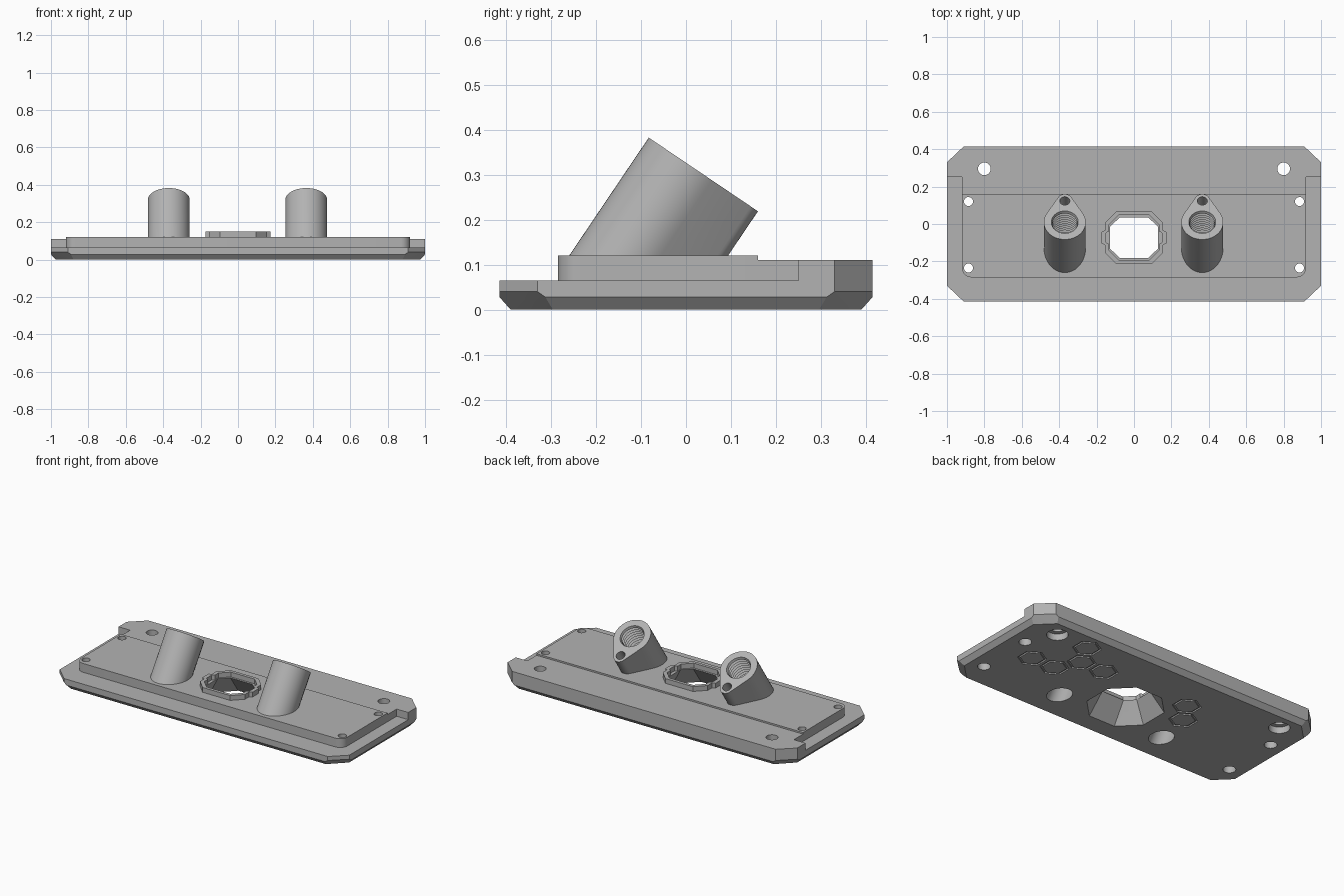
import bpy, bmesh, math
from mathutils import Matrix, Vector

if "Cube" in bpy.data.objects:
    bpy.data.objects.remove(bpy.data.objects["Cube"], do_unlink=True)

grey = bpy.data.materials.new("plain grey")
grey.use_nodes = True
colour = (0.45, 0.45, 0.45, 1)
grey.diffuse_color = colour
grey.node_tree.nodes["Principled BSDF"].inputs["Base Color"].default_value = colour


def finish(name, bm, matrix=Matrix()):
    bmesh.ops.recalc_face_normals(bm, faces=bm.faces)
    mesh = bpy.data.meshes.new(name)
    bm.to_mesh(mesh)
    bm.free()
    mesh.transform(matrix)
    mesh.materials.append(grey)
    ob = bpy.data.objects.new(name, mesh)
    bpy.context.collection.objects.link(ob)
    return ob


def hull(name, points):
    bm = bmesh.new()
    for p in points:
        bm.verts.new(p)
    bmesh.ops.convex_hull(bm, input=bm.verts)
    return finish(name, bm)


def loft(name, loops, closed=False, matrix=Matrix()):
    """Skin a row of equal loops; cap both ends unless the row is closed."""
    bm = bmesh.new()
    rings = [[bm.verts.new(p) for p in loop] for loop in loops]
    n = len(rings[0])
    pairs = list(zip(rings, rings[1:]))
    if closed:
        pairs.append((rings[-1], rings[0]))
    else:
        bm.faces.new(rings[0])
        bm.faces.new(rings[-1])
    for a, b in pairs:
        for i in range(n):
            j = (i + 1) % n
            bm.faces.new((a[i], a[j], b[j], b[i]))
    return finish(name, bm, matrix)


def prism(name, outline, z0, z1):
    return loft(name, [[(x, y, z) for x, y in outline] for z in (z0, z1)])


def lathe(name, profile, sides=32, closed=False, matrix=Matrix()):
    def ring(r, z):
        angles = [math.tau * (i + 0.5) / sides for i in range(sides)]
        return [(r * math.cos(a), r * math.sin(a), z) for a in angles]
    return loft(name, [ring(r, z) for r, z in profile], closed, matrix)


def chamfered(hx, hy, cx, cy, z, oy=0):
    """Rectangle with cut corners."""
    return [(sx * x, sy * y + oy, z) for sx in (1, -1) for sy in (1, -1)
            for x, y in ((hx, hy - cy), (hx - cx, hy))]


def arc(cx, cy, r, a0, a1, n):
    return [(cx + r * math.cos(math.radians(a0 + (a1 - a0) * i / n)),
             cy + r * math.sin(math.radians(a0 + (a1 - a0) * i / n)))
            for i in range(n + 1)]


def cut(ob, cutters):
    for c in cutters:
        mod = ob.modifiers.new("cut", 'BOOLEAN')
        mod.operation = 'DIFFERENCE'
        mod.solver = 'EXACT'
        mod.object = c
    deps = bpy.context.evaluated_depsgraph_get()
    mesh = bpy.data.meshes.new_from_object(ob.evaluated_get(deps))
    ob.modifiers.clear()
    ob.data = mesh


# Base plate with bevelled underside
base = hull("base_plate",
            chamfered(0.975, 0.39, 0.095, 0.094, 0)
            + chamfered(1, 0.415, 0.107, 0.102, 0.028)
            + chamfered(1, 0.415, 0.09, 0.085, 0.04)
            + chamfered(1, 0.415, 0.09, 0.085, 0.065))

# Rear ledge, wider at the back
half = [(0.92, 0.16), (0.92, 0.25), (1, 0.25), (1, 0.33), (0.91, 0.415)]
ledge = prism("rear_ledge", half + [(-x, y) for x, y in reversed(half)], 0.065, 0.11)

# Raised pad with rounded front corners
pad = prism("raised_pad", [(0.92, 0.16), (-0.92, 0.16)]
            + arc(-0.87, -0.235, 0.05, 180, 270, 8)
            + arc(0.87, -0.235, 0.05, 270, 360, 8), 0.065, 0.12)

# Collar around the centre opening, with a key on each side
key_half = [(0.155, -0.04), (0.173, -0.03), (0.173, 0.03), (0.155, 0.04),
            (0.155, 0.08), (0.095, 0.14), (-0.095, 0.14), (-0.155, 0.08)]
collar_line = key_half + [(-x, -y) for x, y in key_half]
collar_y = -0.073


def collar_loop(scale, z):
    return [(x * scale, y * scale + collar_y, z) for x, y in collar_line]


loft("collar", [collar_loop(1, 0.115), collar_loop(1, 0.15),
                collar_loop(0.86, 0.15), collar_loop(0.86, 0.115)], closed=True)

# Funnel opening
opening = hull("opening_cutter",
               chamfered(0.205, 0.205, 0.115, 0.115, -0.002, collar_y)
               + chamfered(0.123, 0.1, 0.048, 0.045, 0.115, collar_y)
               + chamfered(0.123, 0.1, 0.048, 0.045, 0.13, collar_y))

# Screw holes with counterbores underneath
big_holes, small_holes = [], []
for side in (1, -1):
    for x, y, r, wide, group in ((0.8, 0.295, 0.034, 0.06, big_holes),
                                 (0.885, 0.12, 0.024, 0.036, small_holes),
                                 (0.885, -0.235, 0.024, 0.036, small_holes)):
        group.append(lathe("hole_cutter",
                           [(wide, -0.01), (wide, 0.04), (r, 0.04), (r, 0.2)],
                           matrix=Matrix.Translation((side * x, y, 0))))

# Tilted sockets: teardrop tubes with a threaded bore and a lug hole
tilt = Matrix.Rotation(math.radians(-34), 4, 'X')
R, LUG_R, LUG_D = 0.112, 0.04, 0.141
lean = math.degrees(math.asin((R - LUG_R) / LUG_D))
teardrop = (arc(0, 0, R, 180 - lean, 360 + lean, 40)
            + arc(0, LUG_D, LUG_R, lean, 180 - lean, 14))
thread = [(0.066, -0.45), (0.066, -0.215)]
for i in range(10):
    thread += [(0.078, -0.205 + 0.02 * i), (0.066, -0.195 + 0.02 * i)]
thread += [(0.072, 0.0), (0.072, 0.03)]
bores, sockets = [], []
for name, x in (("left_socket", 0.365), ("right_socket", -0.37)):
    place = Matrix.Translation((x, 0.01, 0.32)) @ tilt
    axis = tilt @ Vector((0, 0, 1))
    top = [place @ Vector((px, py, 0)) for px, py in teardrop]
    foot = [p - axis * ((p.z - 0.115) / axis.z) for p in top]
    socket = loft(name, [foot, top])
    bore = lathe("bore_cutter", thread, 40, matrix=place)
    lug_hole = lathe("lug_cutter", [(0.027, -0.12), (0.027, 0.03)], 24,
                     matrix=place @ Matrix.Translation((0, LUG_D - 0.004, 0)))
    cut(socket, [bore, lug_hole])
    bpy.data.objects.remove(lug_hole)
    bores.append(bore)

# Hexagon grooves on the underside
hexes = [(0.578, 0.285), (0.74, 0.007), (0.579, 0.007), (0.5, 0.146),
         (0.341, 0.146), (-0.255, 0.15), (-0.338, 0.02)]
grooves = [lathe("groove_cutter", [(0.082, -0.01), (0.082, 0.008),
                                   (0.068, 0.008), (0.068, -0.01)], 6, True,
                 Matrix.Translation((x, y, 0))) for x, y in hexes]

cut(base, [opening] + big_holes + small_holes + bores + grooves)
cut(pad, [opening] + small_holes + bores)
cut(ledge, big_holes)
for c in [opening] + big_holes + small_holes + bores + grooves:
    bpy.data.objects.remove(c)

# Smooth round walls, keep hard edges
bpy.ops.object.select_all(action='DESELECT')
for ob in bpy.context.collection.objects:
    if ob.type == 'MESH' and grey.name in ob.data.materials:
        ob.select_set(True)
        bpy.context.view_layer.objects.active = ob
bpy.ops.object.shade_smooth_by_angle(angle=math.radians(25))
